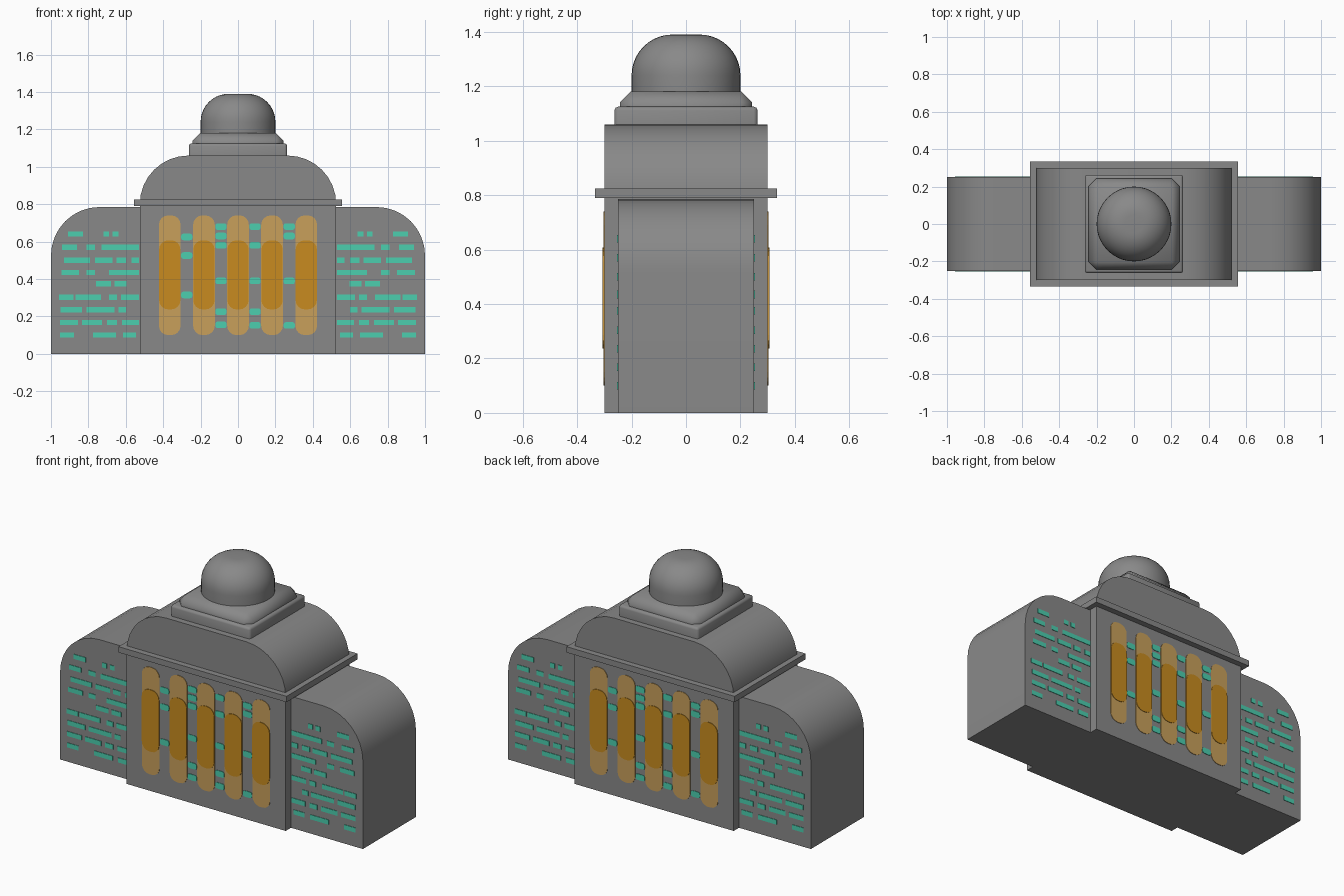
import bpy, bmesh, math

if "Cube" in bpy.data.objects:
    bpy.data.objects.remove(bpy.data.objects["Cube"])


def material(name, rgb):
    m = bpy.data.materials.new(name)
    m.diffuse_color = (*rgb, 1)
    m.use_nodes = True
    m.node_tree.nodes["Principled BSDF"].inputs["Base Color"].default_value = m.diffuse_color
    return m


GREY = material("stone grey", (0.25, 0.25, 0.25))
AMBER = material("pale amber", (0.58, 0.35, 0.105))
ORANGE = material("deep orange", (0.58, 0.26, 0.014))
TEAL = material("teal light", (0.072, 0.62, 0.43))


def finish(name, bm, mat, angle=None):
    bmesh.ops.recalc_face_normals(bm, faces=bm.faces)
    me = bpy.data.meshes.new(name)
    bm.to_mesh(me)
    bm.free()
    ob = bpy.data.objects.new(name, me)
    bpy.context.collection.objects.link(ob)
    me.materials.append(mat)
    if angle:
        me.shade_smooth()
        me.set_sharp_from_angle(angle=math.radians(angle))
    return ob


def add_prism(bm, pts, y0, y1):
    """Extrude an x-z outline from y0 to y1."""
    a = [bm.verts.new((x, y0, z)) for x, z in pts]
    b = [bm.verts.new((x, y1, z)) for x, z in pts]
    bm.faces.new(a)
    bm.faces.new(b[::-1])
    n = len(pts)
    for i in range(n):
        j = (i + 1) % n
        bm.faces.new((a[i], b[i], b[j], a[j]))


def rect(x0, x1, z0, z1):
    return [(x0, z0), (x1, z0), (x1, z1), (x0, z1)]


def arc(cx, cz, r, a0, a1, n):
    return [(cx + r * math.cos(math.radians(a0 + (a1 - a0) * i / n)),
             cz + r * math.sin(math.radians(a0 + (a1 - a0) * i / n))) for i in range(n + 1)]


def rounded(x0, x1, z0, z1, r, n=4):
    return (arc(x1 - r, z1 - r, r, 0, 90, n) + arc(x0 + r, z1 - r, r, 90, 180, n)
            + arc(x0 + r, z0 + r, r, 180, 270, n) + arc(x1 - r, z0 + r, r, 270, 360, n))


def solid(name, pts, depth, angle=None):
    bm = bmesh.new()
    add_prism(bm, pts, -depth, depth)
    return finish(name, bm, GREY, angle)


def plates(name, outlines, wall, lift, mat):
    """Thin plates on the front wall, repeated on the back turned half round."""
    bm = bmesh.new()
    for s in (1, -1):
        for pts in outlines:
            add_prism(bm, [(s * x, z) for x, z in pts], -s * (wall - 0.002), -s * (wall + lift))
    finish(name, bm, mat)


# main masses
solid("central_block", rect(-0.525, 0.525, 0, 0.79), 0.30)
solid("cornice", rect(-0.555, 0.555, 0.79, 0.825), 0.335)
R = 0.26
solid("vaulted_roof", [(-0.525, 0.79), (0.525, 0.79)]
      + arc(0.525 - R, 1.06 - R, R, 0, 90, 8) + arc(R - 0.525, 1.06 - R, R, 90, 180, 8), 0.30, 35)
for side, s in (("left", -1), ("right", 1)):
    outline = [(0.5, 0), (1, 0)] + arc(0.74, 0.525, R, 0, 90, 8) + [(0.5, 0.785)]
    solid(side + "_wing", [(s * x, z) for x, z in outline], 0.25, 35)


# stepped plinth under the dome
def step(name, half, z0, z1, bevel, segs):
    bm = bmesh.new()
    add_prism(bm, rect(-half, half, z0, z1), -half, half)
    edges = [e for e in bm.edges if max(v.co.z for v in e.verts) > z1 - 1e-4]
    bmesh.ops.bevel(bm, geom=edges, offset=bevel, segments=segs, profile=0.5, affect='EDGES')
    finish(name, bm, GREY, 50)


step("lower_step", 0.263, 1.055, 1.125, 0.014, 2)
step("upper_step", 0.243, 1.12, 1.18, 0.04, 1)

# dome: revolved rounded profile
bm = bmesh.new()
N = 40
profile = [(0.2, 1.17)] + arc(0.05, 1.24, 0.15, 0, 90, 10)
rings = [[bm.verts.new((r * math.cos(2 * math.pi * i / N), r * math.sin(2 * math.pi * i / N), z))
          for i in range(N)] for r, z in profile]
for lo, hi in zip(rings, rings[1:]):
    for i in range(N):
        j = (i + 1) % N
        bm.faces.new((lo[i], lo[j], hi[j], hi[i]))
bm.faces.new(rings[0][::-1])
bm.faces.new(rings[-1])
finish("dome", bm, GREY, 40)

# tall windows with darker cores
xs = (-0.365, -0.182, 0, 0.182, 0.365)
W = 0.058
plates("tall_windows", [rounded(x - W, x + W, 0.10, 0.74, 0.05) for x in xs], 0.30, 0.003, AMBER)
plates("window_cores", [rounded(x - W + 0.001, x + W - 0.001, 0.237, 0.607, 0.05) for x in xs],
       0.30, 0.006, ORANGE)

# small lights between the tall windows
gaps = {-0.274: (0.625, 0.525, 0.315),
        -0.091: (0.68, 0.63, 0.58, 0.39, 0.225, 0.155),
        0.091: (0.68, 0.58, 0.39, 0.225, 0.152),
        0.274: (0.68, 0.63, 0.39, 0.152)}
plates("small_lights", [rounded(x - 0.03, x + 0.03, z - 0.018, z + 0.018, 0.012, 2)
                        for x, zs in gaps.items() for z in zs], 0.30, 0.003, TEAL)

# dashed light rows on the wings (start, end), mirrored left and right
rows = {0.64: ((0.64, 0.67), (0.69, 0.72), (0.83, 0.91)),
        0.57: ((0.53, 0.73), (0.765, 0.81), (0.86, 0.94)),
        0.50: ((0.53, 0.57), (0.60, 0.65), (0.67, 0.765), (0.79, 0.93)),
        0.435: ((0.53, 0.69), (0.765, 0.81), (0.85, 0.945)),
        0.375: ((0.595, 0.66), (0.68, 0.76)),
        0.303: ((0.53, 0.625), (0.648, 0.69), (0.733, 0.87), (0.88, 0.957)),
        0.235: ((0.60, 0.64), (0.66, 0.81), (0.833, 0.95)),
        0.168: ((0.53, 0.62), (0.648, 0.70), (0.727, 0.834), (0.856, 0.952)),
        0.10: ((0.545, 0.615), (0.652, 0.775), (0.877, 0.952))}
plates("wing_lights", [rect(*sorted((s * a, s * b)), z - 0.014, z + 0.014)
                       for s in (-1, 1) for z, row in rows.items() for a, b in row],
       0.25, 0.003, TEAL)
